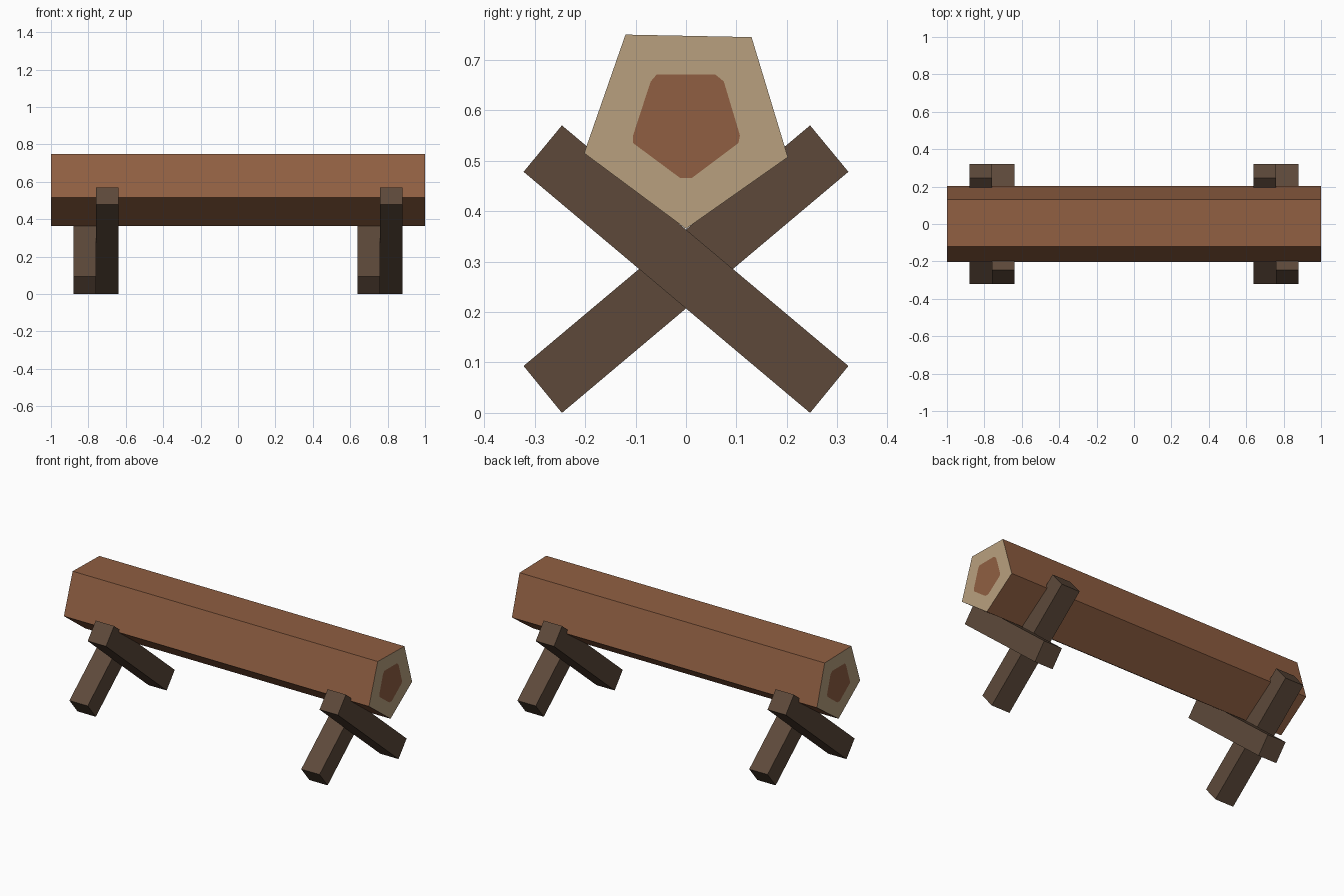
import bpy, bmesh

if "Cube" in bpy.data.objects:
    bpy.data.objects.remove(bpy.data.objects["Cube"])


def material(name, rgb):
    lin = [((c / 255 + 0.055) / 1.055) ** 2.4 for c in rgb]
    m = bpy.data.materials.new(name)
    m.diffuse_color = (*lin, 1)
    m.use_nodes = True
    m.node_tree.nodes["Principled BSDF"].inputs["Base Color"].default_value = m.diffuse_color
    return m


bark = material("bark brown", (144, 95, 66))
cut_wood = material("cut wood tan", (185, 160, 127))
leg_wood = material("dark leg wood", (93, 73, 58))


def finish(bm, name, mats):
    bmesh.ops.recalc_face_normals(bm, faces=bm.faces[:])
    me = bpy.data.meshes.new(name)
    bm.to_mesh(me)
    bm.free()
    for m in mats:
        me.materials.append(m)
    ob = bpy.data.objects.new(name, me)
    bpy.context.collection.objects.link(ob)
    return ob


# Log seat: five-sided prism, heartwood patch cut into each end
OUTER = [(-0.12, 0.75), (0.13, 0.745), (0.202, 0.507), (0, 0.365), (-0.202, 0.515)]
# heartwood outline: two points per outer corner
INNER = [(-0.07, 0.657), (-0.058, 0.671), (0.058, 0.671), (0.075, 0.657),
         (0.107, 0.55), (0.104, 0.535), (0.012, 0.466), (-0.012, 0.466),
         (-0.105, 0.535), (-0.105, 0.55)]
bm = bmesh.new()
rings = []
for x in (-1, 1):
    out = [bm.verts.new((x, y, z)) for y, z in OUTER]
    inn = [bm.verts.new((x, y, z)) for y, z in INNER]
    rings.append(out)
    bm.faces.new(inn).material_index = 0
    for i in range(5):
        j = (i + 1) % 5
        bm.faces.new((out[i], inn[2 * i], inn[2 * i + 1])).material_index = 1
        bm.faces.new((out[i], inn[2 * i + 1], inn[2 * j], out[j])).material_index = 1
for i in range(5):
    j = (i + 1) % 5
    bm.faces.new((rings[0][i], rings[0][j], rings[1][j], rings[1][i]))
finish(bm, "log_seat", [bark, cut_wood])

# Crossed legs: slanted beams side by side along x
BEAM = [(-0.322, 0.478), (-0.246, 0.57), (0.322, 0.093), (0.246, 0.0)]


def leg(name, x0, x1, flip):
    bm = bmesh.new()
    a = [bm.verts.new((x0, y * flip, z)) for y, z in BEAM]
    b = [bm.verts.new((x1, y * flip, z)) for y, z in BEAM]
    bm.faces.new(a)
    bm.faces.new(b)
    for i in range(4):
        j = (i + 1) % 4
        bm.faces.new((a[i], a[j], b[j], b[i]))
    finish(bm, name, [leg_wood])


for side, cx in (("left", -0.76), ("right", 0.76)):
    leg(side + "_leg_rising_back", cx - 0.12, cx, -1)
    leg(side + "_leg_rising_front", cx, cx + 0.12, 1)
